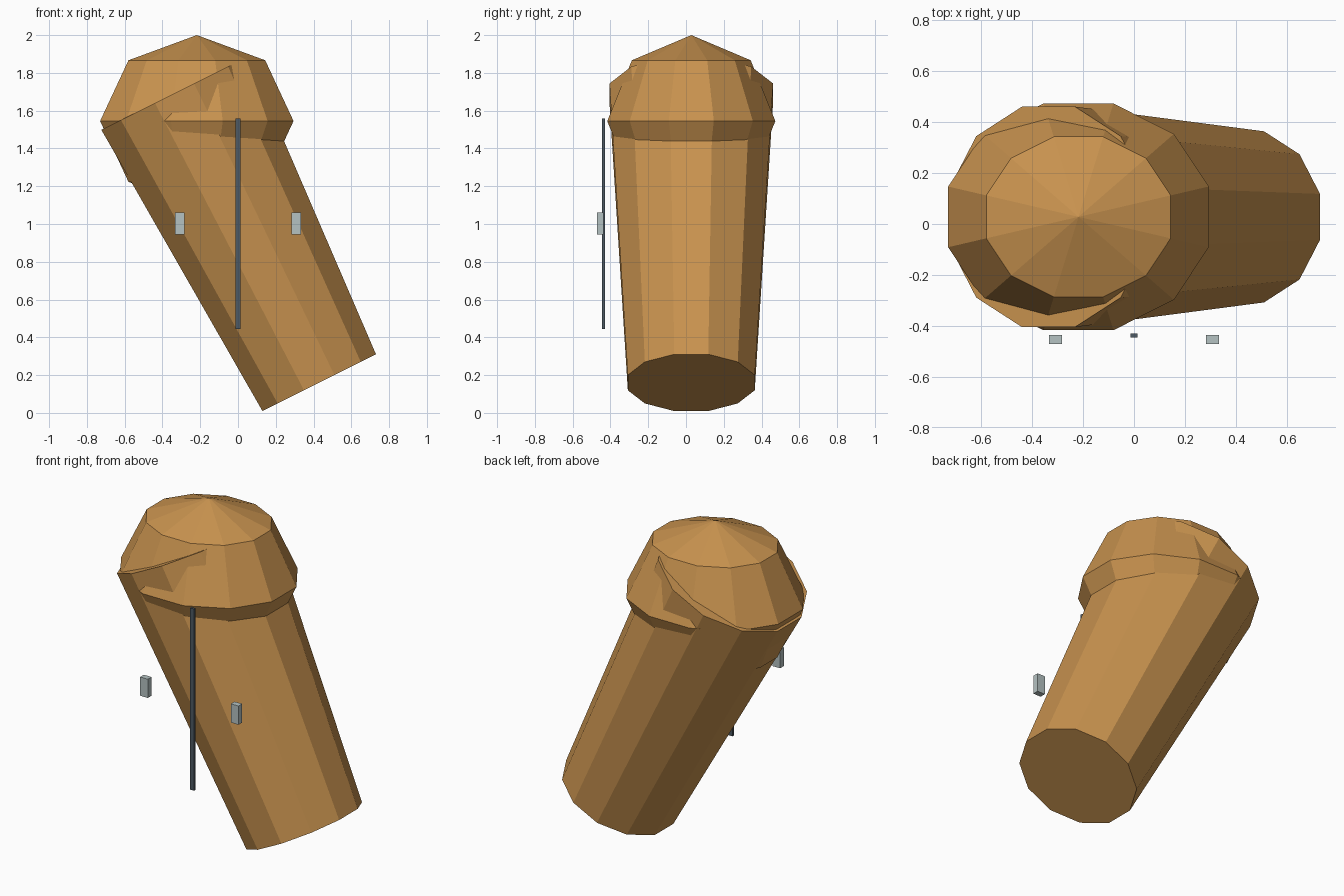
import bpy
import math
from mathutils import Matrix, Vector

if "Cube" in bpy.data.objects:
    bpy.data.objects.remove(bpy.data.objects["Cube"])


def material(name, rgb):
    m = bpy.data.materials.new(name)
    m.diffuse_color = (*rgb, 1)
    m.use_nodes = True
    m.node_tree.nodes["Principled BSDF"].inputs["Base Color"].default_value = m.diffuse_color
    return m


tan = material("warm tan", (0.58, 0.29, 0.078))
grey = material("pale grey", (0.46, 0.54, 0.54))
slate = material("dark slate", (0.075, 0.10, 0.125))

CY = 0.028                       # shared centre line of body and cap
TURN = math.radians(15)          # turns a 12-gon so flats face the axes
FLAT = math.cos(TURN)            # flat-to-centre over corner radius


def finish(name, mat, matrix):
    ob = bpy.context.object
    ob.name = name
    ob.data.transform(matrix)
    ob.data.materials.append(mat)
    return ob


def box(name, mat, center, size):
    bpy.ops.mesh.primitive_cube_add(size=1)
    return finish(name, mat, Matrix.Translation(center) @ Matrix.Diagonal((*size, 1)))


# Leaning tapered body
base = Vector((0.43, CY, 0.16))
top = Vector((-0.336, CY, 1.692))
axis = top - base
bpy.ops.mesh.primitive_cone_add(vertices=12, radius1=0.336 / FLAT,
                                radius2=0.433 / FLAT, depth=axis.length)
lean = math.atan2(axis.x, axis.z)
finish("body", tan, Matrix.Translation((base + top) / 2)
       @ Matrix.Rotation(lean, 4, 'Y') @ Matrix.Rotation(TURN, 4, 'Z'))

# Faceted rounded cap
bpy.ops.mesh.primitive_uv_sphere_add(segments=12, ring_count=4, radius=1)
finish("cap", tan, Matrix.Translation((-0.218, CY, 1.545))
       @ Matrix.Diagonal((0.512 / FLAT, 0.445 / FLAT, 0.455, 1))
       @ Matrix.Rotation(TURN, 4, 'Z'))

# Thin upright strip and the two small blocks in front
box("front_strip", slate, (0, -0.4375, 1.002), (0.028, 0.015, 1.115))
for side, label in ((-1, "left"), (1, "right")):
    box(label + "_block", grey, (side * 0.308, -0.454, 1.003), (0.052, 0.036, 0.115))
